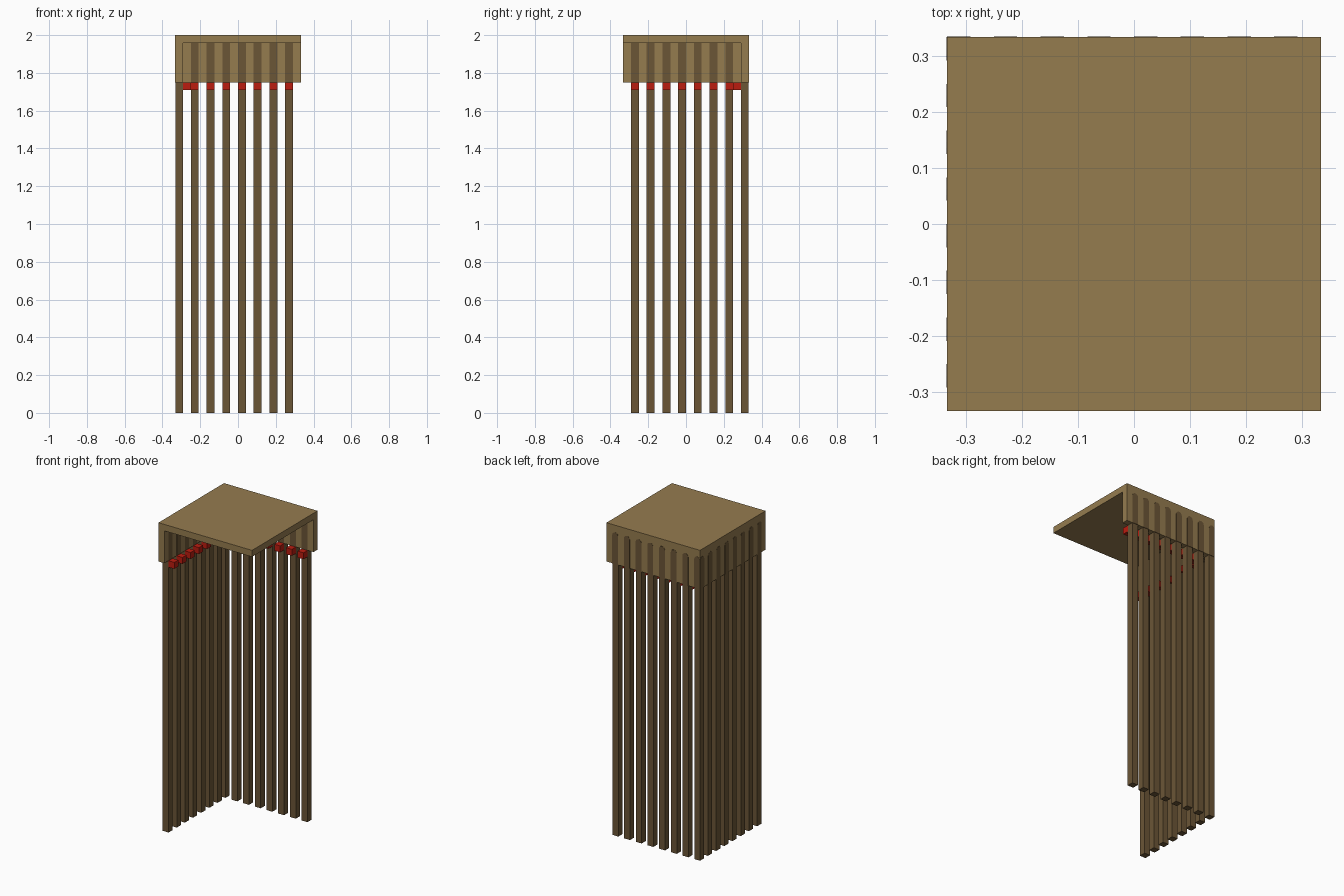
import bpy
import bmesh
import math

cube = bpy.data.objects.get("Cube")
if cube:
    bpy.data.objects.remove(cube, do_unlink=True)

U = 1 / 24      # grid unit
E = 0.03        # tiny offset (in units) that keeps flush faces apart
HALF, TOP, SLAB, RIM = 8, 48, 47, 42


def material(name, rgb):
    m = bpy.data.materials.new(name)
    m.use_nodes = True
    col = (*rgb, 1)
    m.diffuse_color = col
    m.node_tree.nodes["Principled BSDF"].inputs["Base Color"].default_value = col
    return m


tan = material("light wood", (0.30, 0.20, 0.078))
dark = material("dark wood", (0.147, 0.092, 0.037))
red = material("red", (0.50, 0.012, 0.005))


# Wall coordinates: u along the wall from the shared corner, d depth inward
def back(u, d, z):
    return (u * U, (HALF - d) * U, z * U)


def left(u, d, z):
    return ((d - HALF) * U, -u * U, z * U)


def prism(name, profile, d0, d1, place, mat):
    """Extrude a (u, z) outline through the wall depth."""
    bm = bmesh.new()
    outer = [bm.verts.new(place(u, d0, z)) for u, z in profile]
    inner = [bm.verts.new(place(u, d1, z)) for u, z in profile]
    bm.faces.new(outer)
    bm.faces.new(inner[::-1])
    n = len(profile)
    for i in range(n):
        j = (i + 1) % n
        bm.faces.new((outer[i], inner[i], inner[j], outer[j]))
    bmesh.ops.recalc_face_normals(bm, faces=bm.faces)
    mesh = bpy.data.meshes.new(name)
    bm.to_mesh(mesh)
    bm.free()
    mesh.materials.append(mat)
    ob = bpy.data.objects.new(name, mesh)
    bpy.context.collection.objects.link(ob)


def box(name, u0, u1, d0, d1, z0, z1, place, mat):
    prism(name, [(u0, z0), (u1, z0), (u1, z1), (u0, z1)], d0, d1, place, mat)


def arch(u, z0, z1):
    """Outline of a one-unit strip with a rounded top."""
    r = 0.5
    steps = 6
    curve = [(u + r + r * math.cos(math.pi * i / steps),
              z1 - r + r * math.sin(math.pi * i / steps)) for i in range(steps + 1)]
    return [(u, z0), (u + 1, z0)] + curve


# Top slab
box("top_slab", -HALF, HALF, 0, 2 * HALF, SLAB, TOP, back, tan)

for side, place, start in (("back", back, -HALF), ("left", left, 1 - HALF)):
    # Valance under the slab
    box(side + "_valance", start, HALF, 0, 1, RIM, SLAB, place, tan)
    for i in range(8):
        u = -HALF + 2 * i
        corner = i == 0
        # Hanging slats, the corner one shared by both walls
        if not corner:
            box(f"{side}_slat_{i}", u, u + 1, E, 1 + E, 0, SLAB, place, dark)
            # Red block on the inner face of each slat
            box(f"{side}_block_{i}", u, u + 1, 1, 2, RIM - 1, RIM, place, red)
        elif side == "back":
            box("corner_slat", u + E, u + 1, E, 1, 0, RIM, place, dark)
        # Rounded slat end showing on the outside of the valance
        prism(f"{side}_slat_end_{i}", arch(u, RIM, SLAB - 0.1), -E, E, place, dark)
